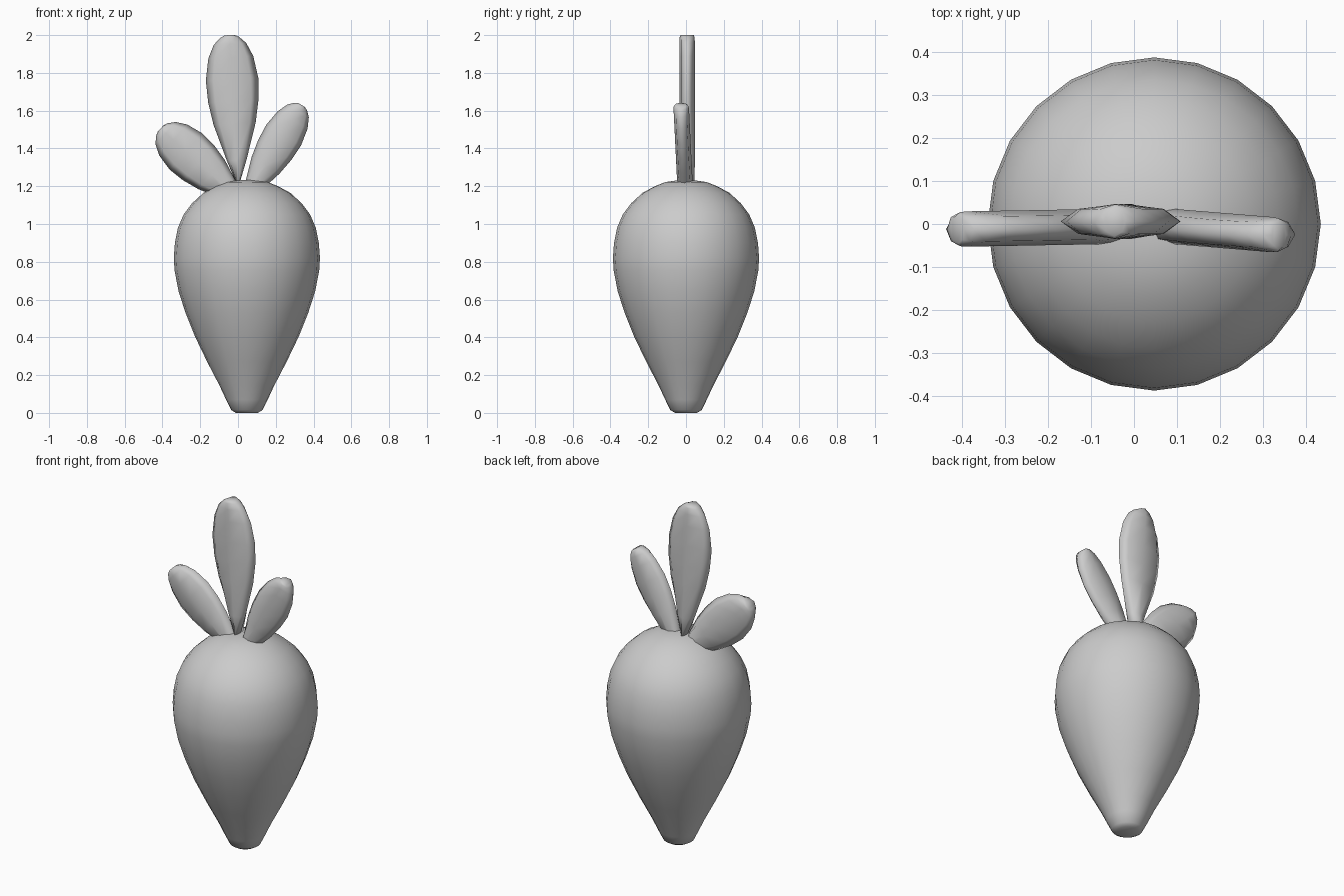
import bpy
import bmesh
from math import cos, sin, tau
from mathutils import Vector

cube = bpy.data.objects.get("Cube")
if cube:
    bpy.data.objects.remove(cube)


def loft(name, rings, smooth_angle):
    """Skin a closed surface over a list of point rings and cap both ends."""
    bm = bmesh.new()
    loops = [[bm.verts.new(p) for p in ring] for ring in rings]
    for low, high in zip(loops, loops[1:]):
        for i in range(len(low)):
            j = (i + 1) % len(low)
            bm.faces.new((low[i], low[j], high[j], high[i]))
    bm.faces.new(loops[0][::-1])
    bm.faces.new(loops[-1])
    bmesh.ops.recalc_face_normals(bm, faces=bm.faces)
    mesh = bpy.data.meshes.new(name)
    bm.to_mesh(mesh)
    bm.free()
    obj = bpy.data.objects.new(name, mesh)
    bpy.context.collection.objects.link(obj)
    bpy.ops.object.select_all(action='DESELECT')
    obj.select_set(True)
    bpy.context.view_layer.objects.active = obj
    bpy.ops.object.shade_smooth_by_angle(angle=smooth_angle)
    return obj


def oval(center, side, depth, sides):
    """Ring of points around center, spanned by two half-axis vectors."""
    return [center + side * cos(tau * i / sides) + depth * sin(tau * i / sides)
            for i in range(sides)]


# Root: radius and height pairs from the blunt tip to the crown
ROOT = [(.058, 0), (.083, .015), (.11, .07), (.145, .145), (.21, .27),
        (.275, .405), (.325, .53), (.362, .645), (.383, .755), (.387, .82),
        (.381, .9), (.365, .98), (.335, 1.05), (.29, 1.11), (.23, 1.165),
        (.165, 1.2), (.11, 1.222), (.04, 1.232)]
X, Y = Vector((1, 0, 0)), Vector((0, 1, 0))
loft("root", [oval(Vector((.047, 0, z)), X * r, Y * r, 24) for r, z in ROOT], 1.3)

# Leaf outline: position along the leaf, half width, relative thickness
LEAF = [(0, .01, .95), (.15, .052, 1), (.4, .112, 1), (.55, .133, 1),
        (.7, .139, 1), (.85, .119, 1), (.94, .086, 1), (.985, .05, .97), (1, .025, .85)]


def leaf(name, base, tip, width, thickness=.041):
    base, tip = Vector(base), Vector(tip)
    side = Y.cross(tip - base).normalized()
    rings = [oval(base.lerp(tip, t), side * w * width, Y * thickness * d, 8)
             for t, w, d in LEAF]
    return loft(name, rings, 3.1)


leaf("middle_leaf", (0, .006, 1.22), (-.045, .006, 2), 1)
leaf("left_leaf", (.02, 0, 1.1), (.337, -.026, 1.63), .77)
leaf("right_leaf", (.04, -.004, 1.1), (-.41, -.012, 1.505), .93)
